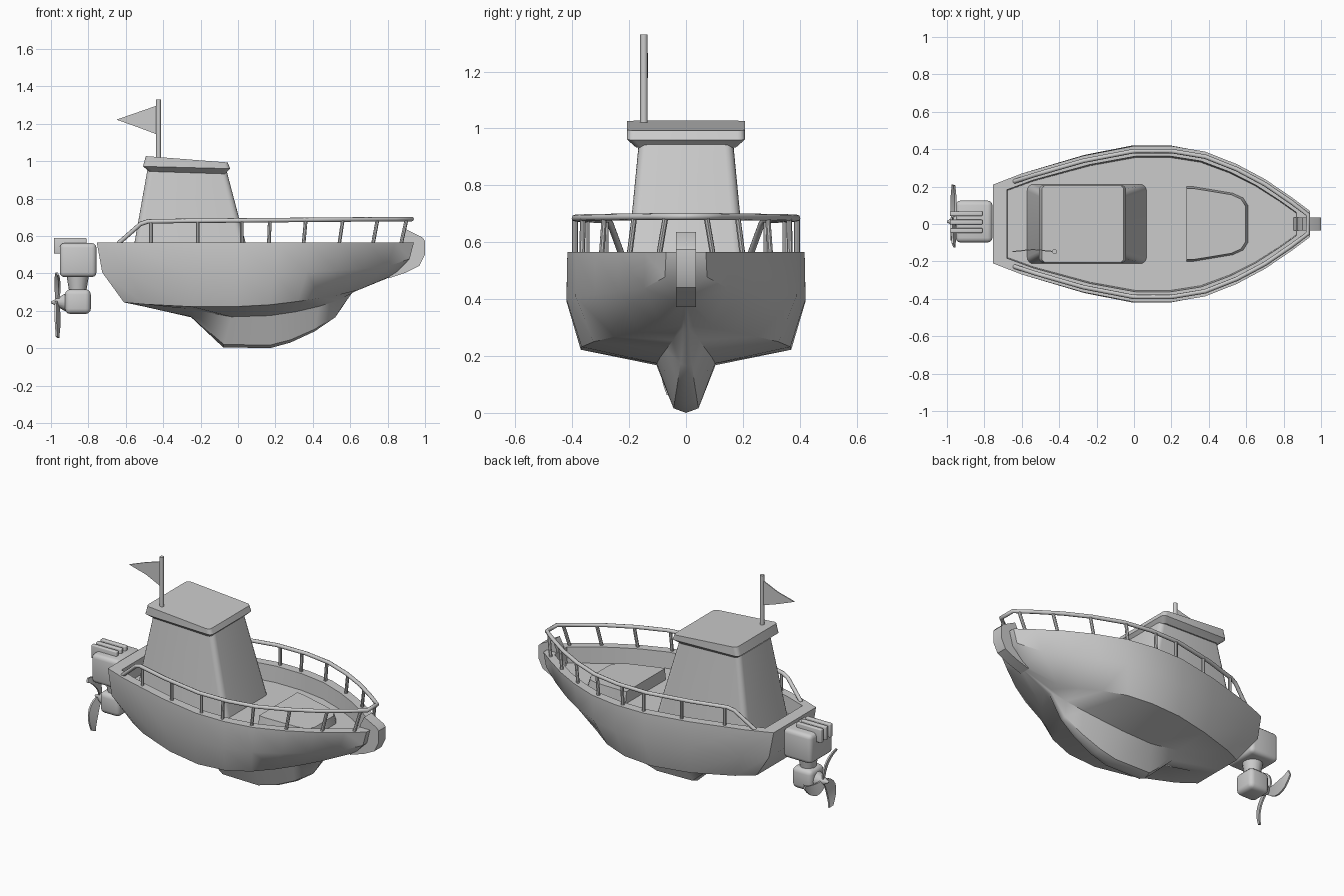
import bpy, bmesh
from math import sin, cos, pi, radians
from mathutils import Vector

if "Cube" in bpy.data.objects:
    bpy.data.objects.remove(bpy.data.objects["Cube"])


def finish(name, bm, angle=35):
    bmesh.ops.remove_doubles(bm, verts=bm.verts, dist=1e-5)
    bmesh.ops.recalc_face_normals(bm, faces=bm.faces)
    me = bpy.data.meshes.new(name)
    bm.to_mesh(me)
    bm.free()
    ob = bpy.data.objects.new(name, me)
    bpy.context.collection.objects.link(ob)
    bpy.ops.object.select_all(action='DESELECT')
    ob.select_set(True)
    bpy.context.view_layer.objects.active = ob
    bpy.ops.object.shade_smooth_by_angle(angle=radians(angle))
    return ob


def loft_rings(name, rings, angle=35):
    """Closed rings of points, skinned and capped."""
    bm = bmesh.new()
    vs = [[bm.verts.new(p) for p in r] for r in rings]
    n = len(vs[0])
    for a, b in zip(vs, vs[1:]):
        for i in range(n):
            bm.faces.new((a[i], a[(i + 1) % n], b[(i + 1) % n], b[i]))
    bm.faces.new(vs[0])
    bm.faces.new(vs[-1])
    return finish(name, bm, angle)


def round_rect(x0, x1, hy, z0, z1, r, n=4):
    """Rounded rectangle ring, z going from z0 at x0 to z1 at x1."""
    pts = []
    for k, (sx, sy) in enumerate(((1, 1), (0, 1), (0, -1), (1, -1))):
        cx = x1 - r if sx else x0 + r
        for j in range(n + 1):
            a = k * pi / 2 + j * pi / 2 / n
            x = cx + r * cos(a)
            pts.append((x, sy * (hy - r) + r * sin(a), z0 + (z1 - z0) * (x - x0) / (x1 - x0)))
    return pts


def box(name, x, y, z, bevel):
    bm = bmesh.new()
    bmesh.ops.create_cube(bm, size=1)
    for v in bm.verts:
        v.co = [(r[0] + r[1]) / 2 + c * (r[1] - r[0]) for c, r in zip(v.co, (x, y, z))]
    bmesh.ops.bevel(bm, geom=bm.edges[:], offset=bevel, segments=3, profile=0.5, affect='EDGES')
    return finish(name, bm)


def rod(name, a, b, r1, r2=None, n=12):
    a, b = Vector(a), Vector(b)
    d = b - a
    bm = bmesh.new()
    bmesh.ops.create_cone(bm, cap_ends=True, segments=n, radius1=r1,
                          radius2=r1 if r2 is None else r2, depth=d.length)
    m = d.to_track_quat('Z', 'Y').to_matrix().to_4x4()
    m.translation = (a + b) / 2
    bm.transform(m)
    return finish(name, bm)


# Hull: gunwale, chine and keel lines, other rows blended between them
gun = [Vector((x, y, .565)) for x, y in (
    (-.755, .21), (-.6, .27), (-.27, .365), (0, .417), (.2, .417),
    (.38, .387), (.55, .32), (.7, .24), (.84, .145), (.94, .07))]
chine = [Vector(p) for p in (
    (-.61, .17, .245), (-.5, .23, .235), (-.25, .32, .222), (-.02, .37, .222), (.17, .367, .232),
    (.32, .325, .25), (.44, .25, .268), (.54, .165, .285), (.64, .09, .31), (.83, .025, .39))]
keel = [Vector((x, 0, z)) for x, z in (
    (-.61, .245), (-.5, .222), (-.25, .165), (-.08, .005), (.17, 0),
    (.28, .03), (.41, .09), (.52, .165), (.61, .297), (.82, .383))]
mid = [g.lerp(c, .2) + Vector((0, .013, 0)) for g, c in zip(gun, chine)]
brk = []
shoulder = []
for m, g, c, k in zip(mid, gun, chine, keel):
    m.z = g.z + (c.z - g.z) * .5
    b, s = c.lerp(k, .25), c.lerp(k, .93)
    b.y, s.y = c.y * .28, c.y * .12
    brk.append(b)
    shoulder.append(s)
inner = [Vector((-.68 + (g.x + .755) * .914, g.y * .87, g.z)) for g in gun]
deck = [Vector((p.x * .995, p.y * .98, .465)) for p in inner]

bm = bmesh.new()
rows = [gun, mid, chine, brk, shoulder, keel]
V = [[[bm.verts.new((p.x, s * p.y, p.z)) for p in r] for s in (1, -1)] for r in rows]
for A, B in zip(V, V[1:]):
    for s in (0, 1):
        for i in range(len(gun) - 1):
            bm.faces.new((A[s][i], A[s][i + 1], B[s][i + 1], B[s][i]))
    for i in (0, -1):
        bm.faces.new((A[0][i], A[1][i], B[1][i], B[0][i]))
loops = [V[0][0] + V[0][1][::-1]]
for r in (inner, deck):
    loops.append([bm.verts.new(p) for p in r] + [bm.verts.new((p.x, -p.y, p.z)) for p in r[::-1]])
for a, b in zip(loops, loops[1:]):
    for i in range(len(a)):
        j = (i + 1) % len(a)
        bm.faces.new((a[i], a[j], b[j], b[i]))
bm.faces.new(loops[-1])
finish("hull", bm, 40)


def side(x):
    """Rail half-width just inside the gunwale."""
    for a, b in zip(gun, gun[1:]):
        if x <= b.x:
            break
    return a.y + (b.y - a.y) * (x - a.x) / (b.x - a.x) - .027


# Bow stem
stem = ((.80, .372), (.90, .405), (.97, .44), (1, .5), (1, .575), (.985, .592), (.90, .635), (.872, .58), (.872, .5))
loft_rings("bow_stem", [[(x, y, z) for x, z in stem] for y in (-.035, .035)])

# Cabin and roof
loft_rings("cabin", [round_rect(-.572, .068, .213, .46, .46, .035),
                     round_rect(-.485, -.06, .166, .95, .945, .03)])
loft_rings("cabin_roof", [round_rect(-.475, -.07, .175, .945, .932, .02),
                          round_rect(-.508, -.042, .207, .972, .96, .025),
                          round_rect(-.493, -.055, .207, 1.027, .993, .025)], 25)

# Fore hatch
hatch = ((.28, .2), (.32, .2), (.53, .165), (.585, .14), (.61, .1))
outline = [(x, y) for x, y in hatch] + [(x, -y) for x, y in hatch[::-1]]
loft_rings("fore_hatch", [[(x, y, .46) for x, y in outline],
                          [(.265 + (x - .265) * .96, y * .95, .54 - (x - .265) * .08) for x, y in outline]])

# Guard rail as one swept tube around the bow
half = [(-.64, side(-.64), .56), (-.52, side(-.52), .665), (-.48, side(-.48), .678)]
half += [(x, side(x), .68 + .008 * (x + .4)) for x in (-.27, 0, .1, .2, .38, .55, .7, .84, .93)]
path = half + [(x, -y, z) for x, y, z in half[::-1]]
cu = bpy.data.curves.new("guard_rail", 'CURVE')
cu.dimensions = '3D'
cu.bevel_depth = .012
cu.bevel_resolution = 2
cu.use_fill_caps = True
sp = cu.splines.new('POLY')
sp.points.add(len(path) - 1)
for p, co in zip(sp.points, path):
    p.co = (*co, 1)
bpy.context.collection.objects.link(bpy.data.objects.new("guard_rail", cu))
for i, (x, dx) in enumerate(((-.465, 0), (-.215, 0), (.02, 0), (.165, .005), (.35, .012),
                             (.54, .02), (.72, .025), (.87, .03))):
    for s, tag in ((1, "left"), (-1, "right")):
        rod(f"rail_post_{tag}_{i}", (x, s * side(x), .55), (x + dx, s * side(x + dx), .682), .01, n=8)

# Mast and pennant
rod("mast", (-.425, -.148, .98), (-.425, -.148, 1.33), .013)
pennant = ((-.425, 1.3), (-.54, 1.26), (-.65, 1.222), (-.54, 1.183), (-.425, 1.14))
loft_rings("pennant", [[(x, -.148 + d + .012 * sin((x + .425) * -14), z) for x, z in pennant]
                       for d in (-.003, .003)])

# Outboard motor
cy, cz = .013, .245
box("motor_cowl", (-.953, -.757), (cy - .112, cy + .112), (.38, .562), .025)
for i, y in enumerate((-.035, .01, .055)):
    box(f"motor_fin_{i}", (-.985, -.81), (y - .013, y + .013), (.505, .59), .006)
rod("motor_neck", (-.857, cy, .30), (-.857, cy, .39), .045, .06, 16)
box("motor_pod", (-.925, -.787), (cy - .07, cy + .07), (.183, .315), .028)
rod("propeller_hub", (-.915, cy, cz), (-1, cy, cz), .052, .004, 16)

# Propeller: three swept, pitched blades
for b, tip in enumerate((10, 130, 250)):
    rings = []
    for j in range(8):
        t = j / 7
        r, a = .02 + .178 * t, radians(tip - 42 * (1 - t))
        w = .02 + .016 * sin(pi * min(1, t * 1.05)) - .006 * t
        c = Vector((-.965, cy + r * cos(a), cz + r * sin(a)))
        tan = Vector((.35, -sin(a), cos(a)))
        th = Vector((.005, 0, 0))
        rings.append([c + tan * w + th, c - tan * w + th, c - tan * w - th, c + tan * w - th])
    loft_rings(f"propeller_blade_{b}", rings)
